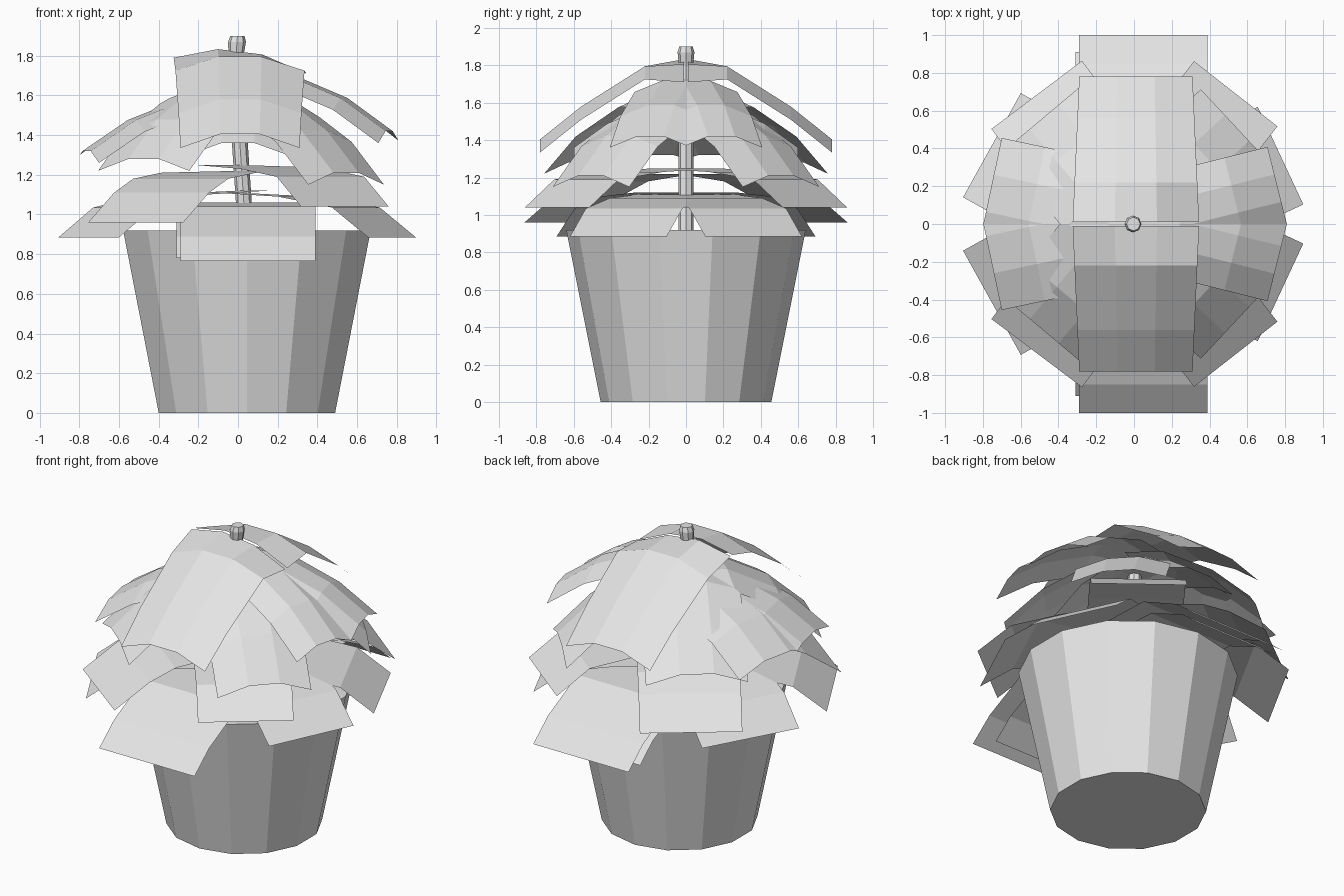
import bpy, bmesh, math
from mathutils import Vector

cube = bpy.data.objects.get("Cube")
if cube:
    bpy.data.objects.remove(cube, do_unlink=True)

grey = bpy.data.materials.new("light_grey")
grey.use_nodes = True
grey.diffuse_color = (0.78, 0.78, 0.78, 1)
grey.node_tree.nodes["Principled BSDF"].inputs["Base Color"].default_value = (0.78, 0.78, 0.78, 1)


def finish(name, bm):
    mesh = bpy.data.meshes.new(name)
    bm.to_mesh(mesh)
    bm.free()
    mesh.materials.append(grey)
    obj = bpy.data.objects.new(name, mesh)
    bpy.context.collection.objects.link(obj)
    return obj


def loft(name, sides, rings):
    """Capped column through rings of (centre x, z, radius)."""
    bm = bmesh.new()
    rows = []
    for cx, z, r in rings:
        angles = [math.tau * i / sides + math.pi / 2 for i in range(sides)]
        rows.append([bm.verts.new((cx + r * math.cos(a), r * math.sin(a), z)) for a in angles])
    for low, high in zip(rows, rows[1:]):
        for i in range(sides):
            j = (i + 1) % sides
            bm.faces.new((low[i], low[j], high[j], high[i]))
    bm.faces.new(rows[0][::-1])
    bm.faces.new(rows[-1])
    return finish(name, bm)


def leaf_pair(name, angle, width, profile, curl=0.0, twist=0.0, shift=0.0, taper=0.0):
    """Bent strip running out from the trunk, cut at y = 0 and mirrored.
    profile: (distance, height) from trunk to tip; curl drops both long edges."""
    a = math.radians(angle)
    out = Vector((math.cos(a), math.sin(a), 0))
    side = Vector((-out.y, out.x, 0))
    bm = bmesh.new()
    rows = []
    for k, (r, z) in enumerate(profile):
        row = []
        for s in (-1, -1 / 3, 1 / 3, 1):
            drop = curl if abs(s) == 1 else 0
            lift = twist * s if k == 0 else 0
            p = out * r + side * (s * (width - taper * r) / 2)
            row.append(bm.verts.new(p + Vector((shift, 0, z - drop + lift))))
        rows.append(row)
    for near, far in zip(rows, rows[1:]):
        for i in range(3):
            bm.faces.new((near[i], far[i], far[i + 1], near[i + 1]))
    bmesh.ops.bisect_plane(bm, geom=bm.verts[:] + bm.edges[:] + bm.faces[:],
                           plane_co=(0, 0, 0), plane_no=(0, 1, 0), clear_inner=True)
    # Mirrored partner
    half = bmesh.ops.duplicate(bm, geom=bm.verts[:] + bm.edges[:] + bm.faces[:])["geom"]
    for v in half:
        if isinstance(v, bmesh.types.BMVert):
            v.co.y = -v.co.y
    bmesh.ops.reverse_faces(bm, faces=[f for f in half if isinstance(f, bmesh.types.BMFace)])
    return finish(name, bm)


def flat_profile(tip_r, tip_z, top_z):
    return [(0, top_z), (tip_r - 0.5, top_z - 0.02), (tip_r - 0.2, tip_z + 0.15), (tip_r, tip_z)]


def arch_profile(tip_r, tip_z, top_z):
    h = top_z - tip_z
    return [(0, top_z), (tip_r * 0.3, top_z - 0.04 * h),
            (tip_r * 0.7, tip_z + 0.54 * h), (tip_r, tip_z)]


# Pot and trunk
loft("pot", 14, [(0.045, 0, 0.456), (0.045, 0.92, 0.64)])
loft("trunk", 8, [(0.045, 0.9, 0.04), (0.03, 1.05, 0.04), (0.01, 1.35, 0.04),
                  (-0.005, 1.6, 0.04), (-0.01, 1.8, 0.038), (-0.005, 1.87, 0.045),
                  (-0.003, 1.9, 0.036)])

# Lower flat leaves at the front and back
leaf_pair("low_front_back_leaves", 90, 0.68,
          [(0, 1.06), (0.55, 1.04), (0.85, 0.89), (1.0, 0.765)], shift=0.05)
leaf_pair("low_under_leaves", 90, 0.6,
          [(0, 1.05), (0.5, 1.02), (0.78, 0.89), (0.91, 0.78)], shift=-0.01)

# Other flat leaves: name, angle, width, tip distance, tip height, top height
for name, angle, width, r, z, top in (
        ("low_right_leaves", 151, 0.63, 0.86, 0.885, 1.12),
        ("low_left_leaves", 25, 0.57, 0.856, 0.885, 1.11),
        ("middle_left_leaves", 52, 0.56, 0.875, 1.04, 1.25)):
    leaf_pair(name, angle, width, flat_profile(r, z, top))
leaf_pair("middle_right_leaves", 127, 0.6,
          [(0, 1.22), (0.25, 1.21), (0.48, 1.18), (0.64, 1.11), (0.856, 0.96)])

# Upper curled leaves
for name, angle, width, r, z, top in (
        ("upper_right_side_leaves", 168, 0.6, 0.78, 1.32, 1.61),
        ("upper_right_diagonal_leaves", 130, 0.6, 0.74, 1.28, 1.65),
        ("upper_left_diagonal_leaves", 43, 0.56, 0.745, 1.21, 1.61),
        ("upper_inner_leaves", 90, 0.5, 0.6, 1.36, 1.6),
        ("upper_left_side_leaves", 14, 0.45, 0.785, 1.42, 1.73)):
    leaf_pair(name, angle, width, arch_profile(r, z, top), curl=0.06)

# Topmost leaves arching over the crown
leaf_pair("crown_leaves", 90, 0.67,
          [(0.01, 1.82), (0.22, 1.795), (0.56, 1.58), (0.78, 1.405)],
          curl=0.07, twist=0.04, shift=0.01, taper=0.09)
